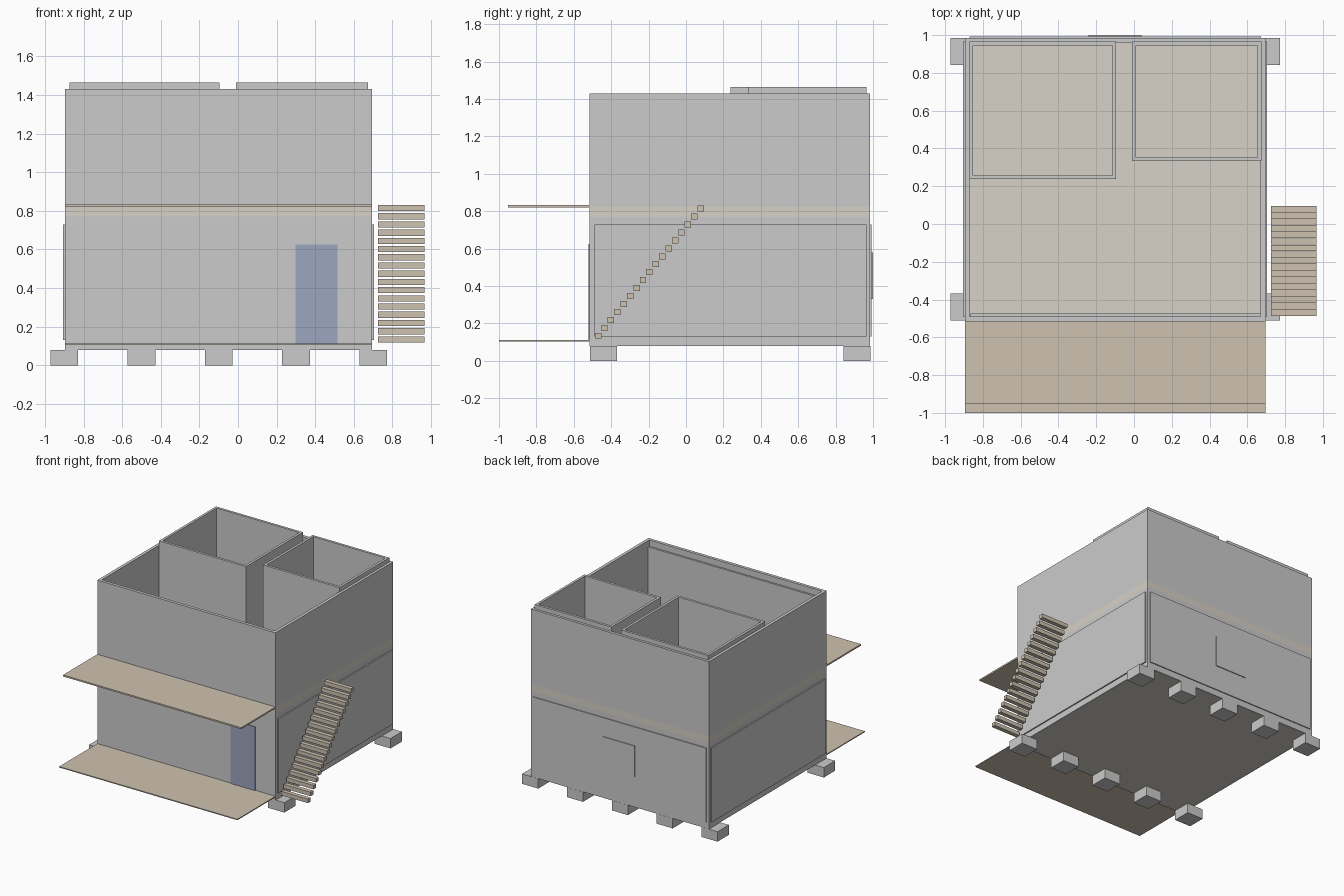
import bpy, bmesh

if "Cube" in bpy.data.objects:
    bpy.data.objects.remove(bpy.data.objects["Cube"])


def material(name, rgb):
    m = bpy.data.materials.new(name)
    m.diffuse_color = (*rgb, 1)
    m.use_nodes = True
    m.node_tree.nodes["Principled BSDF"].inputs["Base Color"].default_value = m.diffuse_color
    return m


WOOD = material("wood", (0.62, 0.54, 0.44))
FLOOR = material("pale_floor", (0.68, 0.64, 0.57))
GLASS = material("blue_door", (0.33, 0.38, 0.52))


def finish(name, bm, mat):
    bmesh.ops.recalc_face_normals(bm, faces=bm.faces)
    me = bpy.data.meshes.new(name)
    bm.to_mesh(me)
    bm.free()
    ob = bpy.data.objects.new(name, me)
    bpy.context.collection.objects.link(ob)
    if mat:
        me.materials.append(mat)
    return ob


def box(name, x, y, z, mat=None):
    bm = bmesh.new()
    bmesh.ops.create_cube(bm, size=1)
    for v in bm.verts:
        for i, (a, b) in enumerate((x, y, z)):
            v.co[i] = a if v.co[i] < 0 else b
    return finish(name, bm, mat)


def wall_ring(name, x, y, z, t, mat=None):
    """Rectangular wall loop of thickness t, open above and below."""
    bm = bmesh.new()
    loops = []
    for inset in (0, t):
        for h in z:
            x0, x1, y0, y1 = x[0] + inset, x[1] - inset, y[0] + inset, y[1] - inset
            loops.append([bm.verts.new((px, py, h)) for px, py in
                          ((x0, y0), (x1, y0), (x1, y1), (x0, y1))])
    ob, ot, ib, it = loops
    for a, b in ((ob, ot), (ot, it), (it, ib), (ib, ob)):
        for i in range(4):
            j = (i + 1) % 4
            bm.faces.new((a[i], a[j], b[j], b[i]))
    return finish(name, bm, mat)


X, Y = (-0.895, 0.695), (-0.515, 0.985)

# Foundation blocks in two rows
for i in range(5):
    cx = -0.9 + 0.4 * i
    box(f"footing_front_{i}", (cx - 0.072, cx + 0.072), (-0.512, -0.368), (0, 0.08))
    box(f"footing_back_{i}", (cx - 0.072, cx + 0.072), (0.842, 0.986), (0, 0.08))

# Floors and outer walls
box("ground_floor", (X[0] + 0.025, X[1] - 0.025), (Y[0] + 0.025, Y[1] - 0.025), (0.08, 0.11), FLOOR)
wall_ring("lower_walls", X, Y, (0.08, 0.77), 0.025)
box("upper_floor", X, Y, (0.77, 0.825), FLOOR)
wall_ring("upper_walls", X, Y, (0.825, 1.43), 0.025)

# Upper rooms, open on top
wall_ring("large_room", (-0.872, -0.095), (0.238, 0.965), (0.825, 1.465), 0.02)
wall_ring("small_room", (-0.01, 0.674), (0.333, 0.965), (0.825, 1.465), 0.02)

# Thin facade panels, inner lining and back plate
box("left_panel", (-0.905, -0.895), (-0.49, 0.965), (0.13, 0.73))
box("right_panel", (0.695, 0.705), (-0.49, 0.965), (0.13, 0.73))
box("back_panel", (-0.872, 0.672), (0.985, 0.993), (0.13, 0.73))
box("front_lining", (-0.865, 0.67), (-0.49, -0.475), (0.825, 1.38))
box("back_plate", (-0.24, 0.04), (0.993, 1.0), (0.33, 0.58))

# Door
box("door", (0.298, 0.515), (-0.522, -0.515), (0.11, 0.625), GLASS)

# Terrace and balcony
box("terrace", X, (-1.0, -0.515), (0.104, 0.112), WOOD)
box("balcony", X, (-0.952, -0.515), (0.82, 0.832), WOOD)

# Open stair treads on the right side
for i in range(17):
    y, z = -0.487 + 0.0343 * i, 0.118 + 0.0425 * i
    box(f"stair_tread_{i}", (0.725, 0.965), (y, y + 0.034), (z, z + 0.032), WOOD)
